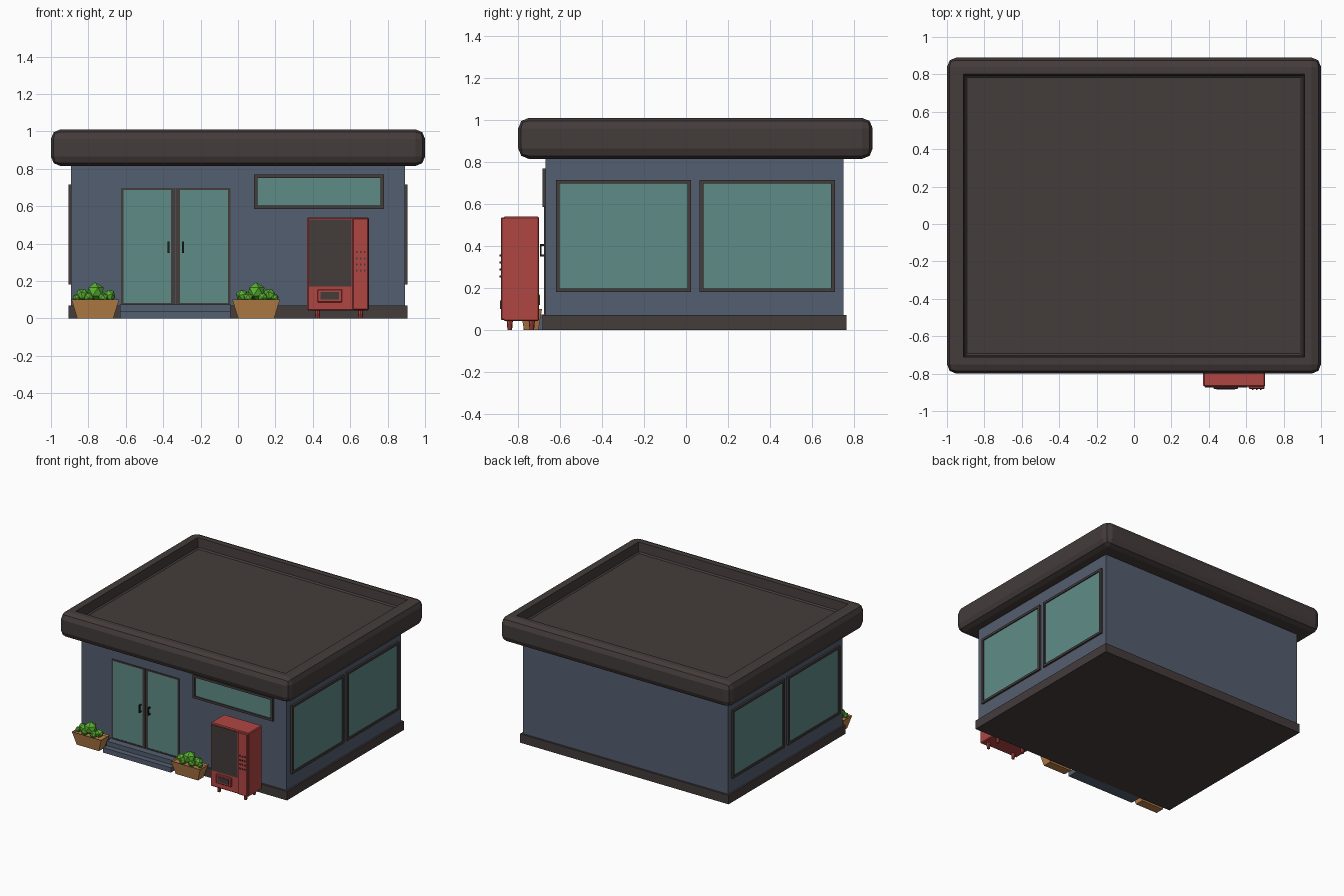
import bpy, bmesh, math
from mathutils import Matrix, Vector

cube = bpy.data.objects.get("Cube")
if cube:
    bpy.data.objects.remove(cube)


def material(name, r, g, b):
    lin = [(c / 255 / 12.92) if c < 11 else ((c / 255 + 0.055) / 1.055) ** 2.4 for c in (r, g, b)]
    m = bpy.data.materials.new(name)
    m.use_nodes = True
    m.diffuse_color = (*lin, 1)
    m.node_tree.nodes["Principled BSDF"].inputs["Base Color"].default_value = (*lin, 1)
    return m


CHARCOAL = material("charcoal trim", 68, 60, 59)
WALL = material("slate blue wall", 84, 94, 112)
GLASS = material("teal glass", 95, 140, 135)
RED = material("machine red", 176, 70, 67)
CLAY = material("planter clay", 184, 128, 72)
LEAF = material("leaf green", 88, 176, 48)
BLACK = material("handle black", 32, 30, 30)


def finish(name, bm, mat):
    bmesh.ops.recalc_face_normals(bm, faces=bm.faces)
    mesh = bpy.data.meshes.new(name)
    bm.to_mesh(mesh)
    bm.free()
    mesh.materials.append(mat)
    ob = bpy.data.objects.new(name, mesh)
    bpy.context.collection.objects.link(ob)
    return ob


def add_box(bm, x, y, z):
    """Add a box given (min, max) on each axis."""
    size = [b - a for a, b in (x, y, z)]
    mid = [(a + b) / 2 for a, b in (x, y, z)]
    mat = Matrix.Translation(mid) @ Matrix.Diagonal((*size, 1))
    return bmesh.ops.create_cube(bm, size=1, matrix=mat)["verts"]


def box(name, x, y, z, mat, bevel=0, segments=1):
    bm = bmesh.new()
    add_box(bm, x, y, z)
    if bevel:
        bmesh.ops.bevel(bm, geom=bm.edges[:], offset=bevel, segments=segments,
                        profile=0.5, affect='EDGES')
    return finish(name, bm, mat)


def window(name, u, z, face, axis, sign, rim, depth):
    """Framed pane on a wall: u is the span along the wall, face the wall plane."""
    def span(d0, d1):
        return tuple(sorted((face + sign * d0, face + sign * d1)))

    def put(bm, uu, zz, dd):
        add_box(bm, *((dd, uu, zz) if axis == 'X' else (uu, dd, zz)))

    frame = bmesh.new()
    out = span(-0.01, depth)
    put(frame, (u[0], u[0] + rim), z, out)
    put(frame, (u[1] - rim, u[1]), z, out)
    inner = (u[0] + rim, u[1] - rim)
    put(frame, inner, (z[0], z[0] + rim), out)
    put(frame, inner, (z[1] - rim, z[1]), out)
    finish(name + "_frame", frame, CHARCOAL)
    pane = bmesh.new()
    put(pane, inner, (z[0] + rim, z[1] - rim), span(-0.01, depth * 0.4))
    finish(name + "_glass", pane, GLASS)


# Building body
FRONT, SIDE = -0.67, 0.892
box("walls", (-SIDE, SIDE), (FRONT, 0.75), (0.03, 0.86), WALL)
box("base_plinth", (-0.905, 0.905), (-0.685, 0.765), (0, 0.07), CHARCOAL)

# Roof slab with rounded rim and sunken top
bm = bmesh.new()
add_box(bm, (-1, 1), (-0.8, 0.89), (0.815, 1.01))
bmesh.ops.bevel(bm, geom=bm.edges[:], offset=0.05, segments=2, profile=0.5, affect='EDGES')
top = max(bm.faces, key=lambda f: f.calc_center_median().z + f.calc_area())
bmesh.ops.inset_region(bm, faces=[top], thickness=0.055)
bmesh.ops.inset_region(bm, faces=[top], thickness=0.01, depth=-0.07)
bmesh.ops.inset_region(bm, faces=[top], thickness=0.015, depth=-0.01)
finish("roof", bm, CHARCOAL)

# Windows
for side, sign in (("left", 1), ("right", -1)):
    window(side + "_front_window", (-0.62, 0.025), (0.18, 0.715), sign * SIDE, 'X', sign, 0.018, 0.014)
    window(side + "_back_window", (0.065, 0.71), (0.18, 0.715), sign * SIDE, 'X', sign, 0.018, 0.014)
window("shop_window", (0.085, 0.78), (0.585, 0.768), FRONT, 'Y', -1, 0.018, 0.014)

# Double door with handles
DOOR = -0.333
for name, s in (("right", -1), ("left", 1)):
    u = sorted((DOOR + s * 0.002, DOOR + s * 0.292))
    window(name + "_door", u, (0.07, 0.698), FRONT, 'Y', -1, 0.012, 0.006)
    stile = sorted((DOOR + s * 0.014, DOOR + s * 0.024))
    box(name + "_door_stile", stile, (FRONT - 0.006, FRONT), (0.08, 0.69), CHARCOAL)
    bm = bmesh.new()
    hx = DOOR + s * 0.039
    add_box(bm, (hx - 0.005, hx + 0.005), (FRONT - 0.027, FRONT - 0.018), (0.35, 0.41))
    for z in (0.35, 0.4):
        add_box(bm, (hx - 0.005, hx + 0.005), (FRONT - 0.02, FRONT), (z, z + 0.01))
    finish(name + "_door_handle", bm, BLACK)

# Entrance steps
box("lower_step", (-0.63, -0.04), (-0.775, FRONT), (0, 0.038), WALL)
box("upper_step", (-0.63, -0.04), (-0.73, FRONT), (0.038, 0.073), WALL)

# Planters with faceted shrubs: offset x, y, z and radius
SHRUBS = [(0, 0, 0.143, 0.05), (-0.07, 0.005, 0.125, 0.036), (0.075, 0, 0.122, 0.034),
          (-0.035, -0.02, 0.112, 0.028), (0.042, -0.022, 0.112, 0.028), (-0.1, -0.01, 0.11, 0.022)]
for name, cx, flip in (("right", -0.763, 1), ("left", 0.097, -1)):
    cy = -0.738
    bm = bmesh.new()
    for v in add_box(bm, (cx - 0.127, cx + 0.127), (cy - 0.052, cy + 0.052), (0, 0.1)):
        if v.co.z < 0.05:
            v.co.x = cx + (v.co.x - cx) * 0.76
            v.co.y = cy + (v.co.y - cy) * 0.66
    bm.normal_update()
    rim = max(bm.faces, key=lambda f: f.normal.z)
    bmesh.ops.inset_region(bm, faces=[rim], thickness=0.008)
    bmesh.ops.translate(bm, verts=rim.verts, vec=(0, 0, -0.012))
    finish(name + "_planter", bm, CLAY)
    bm = bmesh.new()
    for i, (x, y, z, r) in enumerate(SHRUBS):
        turn = Matrix.Rotation(i * 0.7, 4, Vector((1, 2, 3)))
        place = Matrix.Translation((cx + flip * x, cy + y, z))
        bmesh.ops.create_icosphere(bm, subdivisions=1, radius=r, matrix=place @ turn)
    finish(name + "_shrubs", bm, LEAF)

# Vending machine
box("machine_body", (0.37, 0.7), (-0.87, -0.70), (0.042, 0.54), RED, 0.006)
box("machine_control_panel", (0.613, 0.698), (-0.882, -0.86), (0.046, 0.536), RED, 0.005)
box("machine_display", (0.38, 0.606), (-0.874, -0.86), (0.17, 0.528), CHARCOAL)
box("machine_tray_surround", (0.425, 0.557), (-0.882, -0.86), (0.085, 0.155), RED, 0.004)
box("machine_tray", (0.442, 0.54), (-0.886, -0.87), (0.1, 0.14), CHARCOAL)
bm = bmesh.new()
for col in range(3):
    for row in range(4):
        x, z = 0.635 + col * 0.021, 0.255 + row * 0.033
        add_box(bm, (x - 0.004, x + 0.004), (-0.888, -0.88), (z - 0.005, z + 0.005))
finish("machine_buttons", bm, CHARCOAL)
bm = bmesh.new()
for x in (0.425, 0.655):
    for y in (-0.84, -0.735):
        bmesh.ops.create_cone(bm, cap_ends=True, segments=8, radius1=0.011, radius2=0.015,
                              depth=0.046, matrix=Matrix.Translation((x, y, 0.023)))
finish("machine_feet", bm, RED)
